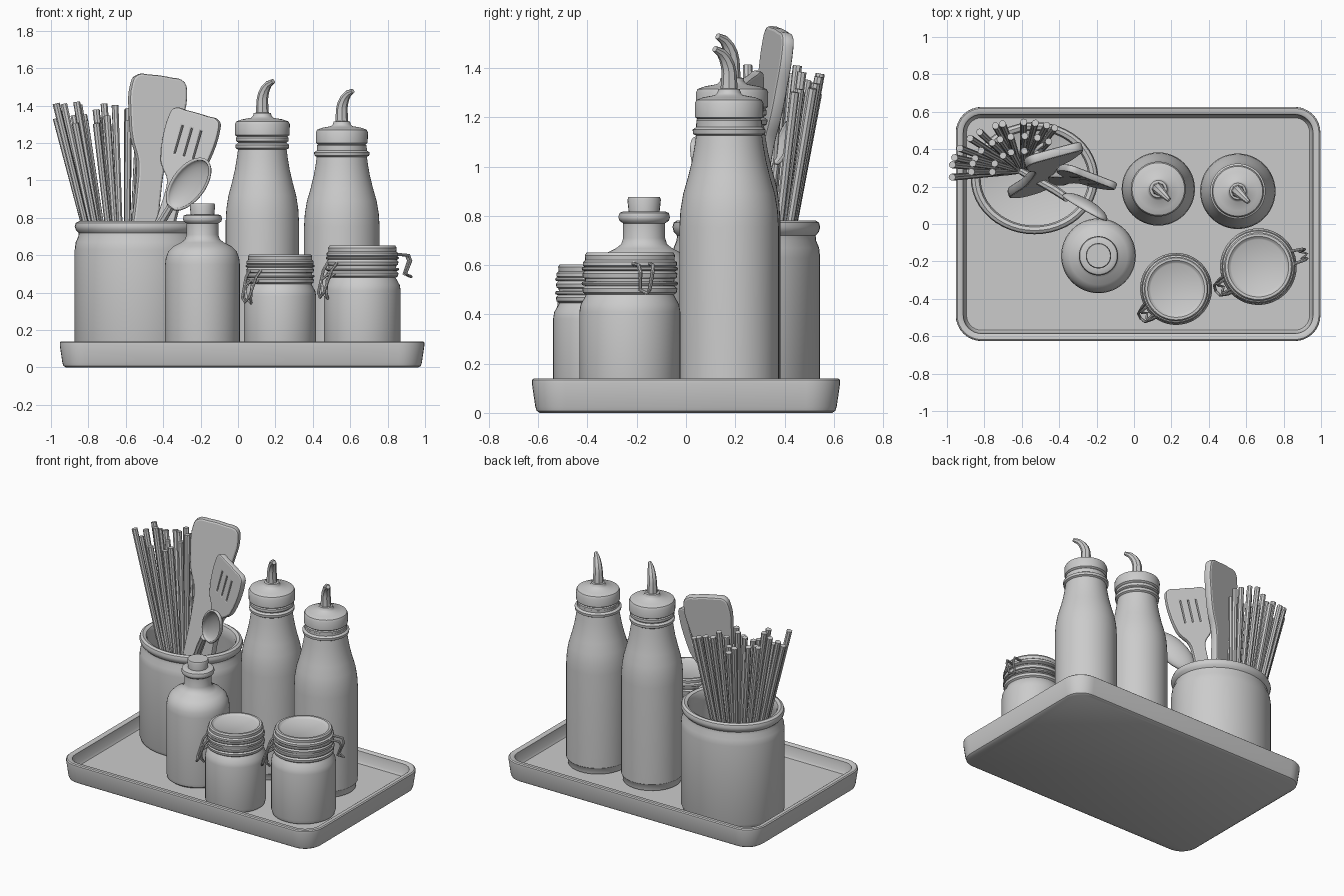
import bpy, bmesh, math, random
from mathutils import Vector, Matrix

random.seed(4)
if "Cube" in bpy.data.objects:
    bpy.data.objects.remove(bpy.data.objects["Cube"])

GREY = (0.6, 0.6, 0.6, 1)
clay = bpy.data.materials.new("plain_grey")
clay.use_nodes = True
clay.diffuse_color = GREY
clay.node_tree.nodes["Principled BSDF"].inputs["Base Color"].default_value = GREY
FLOOR = 0.055


def add(name, mesh, matrix=Matrix()):
    mesh.materials.clear()
    mesh.materials.append(clay)
    mesh.shade_smooth()
    mesh.set_sharp_from_angle(angle=math.radians(38))
    ob = bpy.data.objects.new(name, mesh)
    ob.matrix_world = matrix
    bpy.context.collection.objects.link(ob)
    return ob


def from_bmesh(name, bm, matrix=Matrix()):
    bmesh.ops.recalc_face_normals(bm, faces=bm.faces)
    mesh = bpy.data.meshes.new(name)
    bm.to_mesh(mesh)
    bm.free()
    return add(name, mesh, matrix)


def from_curve(name, curve, matrix=Matrix()):
    tmp = bpy.data.objects.new(name, curve)
    bpy.context.collection.objects.link(tmp)
    deps = bpy.context.evaluated_depsgraph_get()
    mesh = bpy.data.meshes.new_from_object(tmp.evaluated_get(deps))
    bpy.data.objects.remove(tmp)
    return add(name, mesh, matrix)


def loft(name, loops):
    """Skin a stack of equal closed loops and cap both ends."""
    bm = bmesh.new()
    rings = [[bm.verts.new(p) for p in loop] for loop in loops]
    n = len(rings[0])
    for a, b in zip(rings, rings[1:]):
        for i in range(n):
            j = (i + 1) % n
            bm.faces.new((a[i], a[j], b[j], b[i]))
    bm.faces.new(rings[0])
    bm.faces.new(rings[-1])
    return from_bmesh(name, bm)


def lathe(name, profile, x, y, sx=1, sy=None, sz=1, n=48):
    """Turn a (radius, height) profile about a vertical axis."""
    sy = sy or sx
    turn = [2 * math.pi * i / n for i in range(n)]
    return loft(name, [[(x + r * sx * math.cos(a), y + r * sy * math.sin(a), FLOOR + (z - FLOOR) * sz)
                        for a in turn] for r, z in profile])


def tube(name, points, radius, taper=None, closed=False):
    cu = bpy.data.curves.new(name, 'CURVE')
    cu.dimensions = '3D'
    cu.bevel_depth = radius
    cu.bevel_resolution = 2
    cu.use_fill_caps = True
    sp = cu.splines.new('POLY')
    sp.points.add(len(points) - 1)
    for i, p in enumerate(points):
        sp.points[i].co = (*p, 1)
        sp.points[i].radius = taper[i] if taper else 1
    sp.use_cyclic_u = closed
    return from_curve(name, cu)


def frame(base, tip, facing):
    """Local y runs from base to tip, local z looks along facing."""
    base, v = Vector(base), (Vector(tip) - Vector(base)).normalized()
    n = Vector(facing)
    n = (n - v * n.dot(v)).normalized()
    m = Matrix((v.cross(n), v, n)).transposed().to_4x4()
    m.translation = base
    return m


def plate(name, half, matrix, slots=(), thick=0.012):
    """Flat utensil from a half outline (width, length), with optional slots."""
    cu = bpy.data.curves.new(name, 'CURVE')
    cu.dimensions = '2D'
    cu.fill_mode = 'BOTH'
    cu.extrude = thick / 2
    cu.bevel_depth = thick / 2
    cu.bevel_resolution = 1
    cu.resolution_u = 5
    outline = half + [(-w, l) for w, l in reversed(half)]
    for pts, handle in [(outline, 'AUTO')] + [(s, 'VECTOR') for s in slots]:
        sp = cu.splines.new('BEZIER')
        sp.bezier_points.add(len(pts) - 1)
        sp.use_cyclic_u = True
        for b, p in zip(sp.bezier_points, pts):
            b.co = (*p, 0)
            b.handle_left_type = b.handle_right_type = handle
    return from_curve(name, cu, matrix)


def spoon_bowl(name, center, tip, facing, width, length, depth):
    bm = bmesh.new()
    bmesh.ops.create_uvsphere(bm, u_segments=28, v_segments=14, radius=1)
    bmesh.ops.delete(bm, geom=[v for v in bm.verts if v.co.z > 0.01], context='VERTS')
    bmesh.ops.scale(bm, vec=(width, length, depth), verts=bm.verts)
    ob = from_bmesh(name, bm, frame(center, tip, facing))
    mod = ob.modifiers.new("wall", 'SOLIDIFY')
    mod.thickness = 0.014


# Tray
def rounded_rect(inset, z, hx=0.977, hy=0.628, r=0.14, cx=0.022):
    loop = []
    rad = r - inset
    for k, (sx, sy) in enumerate([(1, 1), (-1, 1), (-1, -1), (1, -1)]):
        for s in range(9):
            a = math.pi / 2 * (k + s / 8)
            loop.append((cx + sx * (hx - r) + rad * math.cos(a), sy * (hy - r) + rad * math.sin(a), z))
    return loop


loft("tray", [rounded_rect(i, z) for i, z in [
    (0.035, 0), (0.022, 0.008), (0.016, 0.025), (0.002, 0.12), (0.003, 0.134), (0.01, 0.14),
    (0.034, 0.14), (0.042, 0.134), (0.05, 0.07), (0.06, FLOOR)]])

# Utensil crock
lathe("crock", [
    (0.31, FLOOR), (0.332, 0.062), (0.341, 0.085), (0.341, 0.63), (0.336, 0.67), (0.322, 0.70),
    (0.32, 0.72), (0.335, 0.735), (0.341, 0.755), (0.335, 0.773), (0.318, 0.782), (0.297, 0.775),
    (0.288, 0.755), (0.288, 0.7), (0.3, 0.65), (0.3, 0.1), (0.28, 0.09)], -0.532, 0.245, 1, 0.88)

# Stoppered bottle
lathe("small_bottle", [
    (0.18, FLOOR), (0.196, 0.068), (0.2, 0.09), (0.2, 0.55), (0.196, 0.585), (0.183, 0.62),
    (0.155, 0.648), (0.115, 0.668), (0.093, 0.685), (0.085, 0.71), (0.085, 0.77), (0.1, 0.78),
    (0.105, 0.795), (0.1, 0.812), (0.085, 0.818), (0.06, 0.818)], -0.19, -0.17)
lathe("stopper", [(0.06, 0.79), (0.068, 0.865), (0.064, 0.876)], -0.19, -0.17, n=24)

# Pouring bottles
bottle = [(0.17, FLOOR), (0.184, 0.062), (0.188, 0.1), (0.196, 0.11), (0.196, 0.78), (0.192, 0.85),
          (0.181, 0.92), (0.162, 0.99), (0.146, 1.06), (0.136, 1.12), (0.13, 1.165), (0.142, 1.172),
          (0.144, 1.19), (0.13, 1.2), (0.13, 1.215)]
cap = [(0.125, 1.2), (0.14, 1.21), (0.14, 1.228), (0.134, 1.234), (0.146, 1.242), (0.147, 1.3),
       (0.14, 1.315), (0.11, 1.326), (0.06, 1.335), (0.05, 1.345), (0.046, 1.36), (0.03, 1.363)]
for name, x, y, s, h in [("left_bottle", 0.555, 0.175, 1.03, 0.965), ("right_bottle", 0.13, 0.187, 1, 1)]:
    lathe(name, bottle, x, y, s, sz=h)
    lathe(name + "_cap", cap, x, y, s * (0.92 if h < 1 else 1), sz=h)
    path = [(0, 1.34), (0, 1.43), (0.005, 1.46), (0.016, 1.49), (0.033, 1.515), (0.058, 1.53)]
    tube(name + "_spout", [(x + d, y - d, FLOOR + (z - FLOOR) * h) for d, z in path],
         0.036, [1, 0.85, 0.8, 0.7, 0.55, 0.35])

# Clip-top jars
jar = [(0.18, FLOOR), (0.198, 0.065), (0.205, 0.09), (0.205, 0.41), (0.2, 0.44), (0.186, 0.465),
       (0.178, 0.48), (0.19, 0.488), (0.193, 0.505), (0.182, 0.515), (0.18, 0.535), (0.182, 0.545)]
lid = [(0.17, 0.54), (0.19, 0.548), (0.193, 0.565), (0.184, 0.575), (0.182, 0.59), (0.191, 0.598),
       (0.191, 0.612), (0.181, 0.62), (0.183, 0.64), (0.176, 0.651), (0.162, 0.651), (0.152, 0.642),
       (0.145, 0.638)]
latch = [(0.185, -0.05, 0.56), (0.215, -0.045, 0.52), (0.255, -0.03, 0.4), (0.262, 0, 0.375),
         (0.255, 0.03, 0.4), (0.215, 0.045, 0.52), (0.185, 0.05, 0.56)]
lever = [(0.19, -0.03, 0.5), (0.235, -0.03, 0.47), (0.235, -0.02, 0.4), (0.215, 0, 0.37),
         (0.235, 0.02, 0.4), (0.235, 0.03, 0.47), (0.19, 0.03, 0.5)]
hinge = [(0.185, -0.035, 0.605), (0.25, -0.03, 0.6), (0.262, -0.025, 0.57), (0.235, -0.02, 0.5),
         (0.27, 0, 0.485), (0.235, 0.02, 0.5), (0.262, 0.025, 0.57), (0.25, 0.03, 0.6),
         (0.185, 0.035, 0.605)]
for name, x, y, s, h, front, back in [("left_jar", 0.665, -0.228, 1, 1, 210, 15),
                                      ("right_jar", 0.225, -0.347, 0.94, 0.92, 220, 40)]:
    lathe(name, jar, x, y, s, sz=h)
    lathe(name + "_lid", lid, x, y, s, sz=h)

    def around(points, degrees):
        c, d = math.cos(math.radians(degrees)), math.sin(math.radians(degrees))
        return [(x + s * (r * c - t * d), y + s * (r * d + t * c), FLOOR + (z - FLOOR) * h)
                for r, t, z in points]

    tube(name + "_latch", around(latch, front), 0.008)
    tube(name + "_lever", around(lever, front), 0.008)
    if name == "left_jar":
        tube(name + "_hinge", around(hinge, back), 0.008)
    for z in (0.525, 0.585):
        ring = [p for a in range(0, 360, 10) for p in around([(0.188, 0, z)], a)]
        tube(name + "_wire", ring, 0.008, closed=True)

# Bundle of sticks fanning out of the crock
for reach, count in [(0.42, 6), (0.72, 10), (1.0, 12)]:
    for i in range(count):
        a = math.radians(183 - 125 * i / (count - 1) + random.uniform(-4, 4))
        dx, dy = 0.375 * reach * math.cos(a), 0.265 * reach * math.sin(a)
        top = (-0.6 + dx, 0.28 + dy, random.uniform(1.29, 1.43))
        foot = (-0.6 + dx * 0.15, 0.28 + dy * 0.15, 0.12)
        tube("stick", [foot, top], 0.019, [0.7, 1])

# Solid turner
plate("turner", [(0.06, 0), (0.062, 0.5), (0.056, 0.8), (0.066, 0.96), (0.11, 1.08), (0.133, 1.2),
                 (0.143, 1.36), (0.125, 1.405), (0.06, 1.415)],
      frame((-0.56, 0.18, 0.15), (-0.42, 0.38, 1.54), (0.26, -0.96, 0)), thick=0.026)

# Slotted turner
slots = [[(u - 0.012, 0.73), (u + 0.012, 0.73), (u + 0.012, 0.9), (u - 0.012, 0.9)] for u in (-0.055, 0, 0.055)]
plate("slotted_turner", [(0.035, 0), (0.038, 0.5), (0.05, 0.6), (0.095, 0.655), (0.115, 0.69),
                         (0.138, 0.93), (0.125, 0.962), (0.06, 0.968)],
      frame((-0.49, 0.25, 0.42), (-0.22, 0.25, 1.35), (-0.36, -0.93, 0)), slots, 0.02)

# Large spoon
spoon_bowl("spoon_bowl", (-0.265, 0.085, 0.98), (-0.16, 0.02, 1.11), (-0.2, -1, 0.2), 0.095, 0.175, 0.05)
tube("spoon_handle", [(-0.6, 0.28, 0.4), (-0.42, 0.18, 0.76), (-0.36, 0.14, 0.86)], 0.024, [0.8, 1, 0.9])

# Small spoon at the back
spoon_bowl("small_spoon_bowl", (-0.5, 0.395, 1.1), (-0.48, 0.43, 1.2), (0.6, -0.7, 0.2), 0.045, 0.1, 0.025)
tube("small_spoon_handle", [(-0.54, 0.28, 0.3), (-0.51, 0.365, 1.01)], 0.015)
